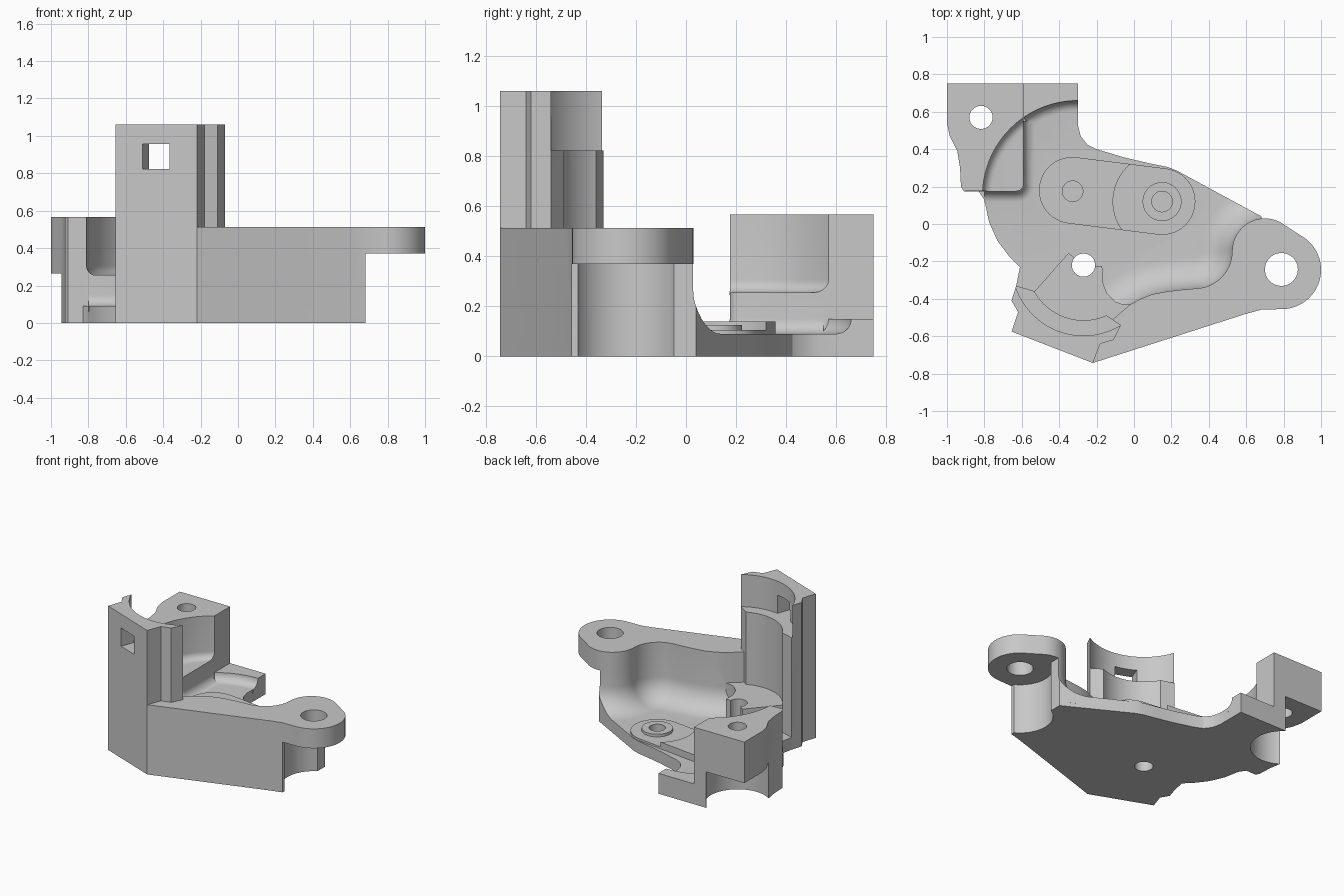
import bpy, bmesh, math
from mathutils import Vector

if "Cube" in bpy.data.objects:
    bpy.data.objects.remove(bpy.data.objects["Cube"])

grey = bpy.data.materials.new("plain grey")
grey.diffuse_color = (0.58, 0.58, 0.58, 1)
grey.use_nodes = True
grey.node_tree.nodes["Principled BSDF"].inputs["Base Color"].default_value = grey.diffuse_color


def arc(cx, cy, r, a0, a1, n=24):
    return [(cx + r * math.cos(math.radians(a0 + (a1 - a0) * i / n)),
             cy + r * math.sin(math.radians(a0 + (a1 - a0) * i / n))) for i in range(n + 1)]


def finish(name, bm):
    bmesh.ops.recalc_face_normals(bm, faces=bm.faces)
    me = bpy.data.meshes.new(name)
    bm.to_mesh(me)
    bm.free()
    me.materials.append(grey)
    ob = bpy.data.objects.new(name, me)
    bpy.context.collection.objects.link(ob)
    return ob


def prism(name, pts, z0, z1):
    bm = bmesh.new()
    face = bm.faces.new([bm.verts.new((x, y, z0)) for x, y in pts])
    top = bmesh.ops.extrude_face_region(bm, geom=[face])["geom"]
    bmesh.ops.translate(bm, vec=(0, 0, z1 - z0), verts=[v for v in top if isinstance(v, bmesh.types.BMVert)])
    return finish(name, bm)


def cyl(name, x, y, r, z0, z1, n=40):
    return prism(name, arc(x, y, r, 0, 360, n)[:-1], z0, z1)


def box(name, x0, x1, y0, y1, z0, z1):
    return prism(name, [(x0, y0), (x1, y0), (x1, y1), (x0, y1)], z0, z1)


def fillet_strip(name, path, R, z, back=0.03, depth=0.03):
    """Concave fillet of radius R standing on height z, on the right-hand side of a path."""
    sec = [(R - R * math.cos(math.radians(a)), z + R - R * math.sin(math.radians(a))) for a in range(0, 91, 10)]
    sec += [(R, z - depth), (-back, z - depth), (-back, z + R)]
    bm = bmesh.new()
    rings = []
    for i, (x, y) in enumerate(path):
        p, q = path[max(i - 1, 0)], path[min(i + 1, len(path) - 1)]
        t = Vector((q[0] - p[0], q[1] - p[1])).normalized()
        rings.append([bm.verts.new((x + t.y * d, y - t.x * d, h)) for d, h in sec])
    n = len(sec)
    for a, b in zip(rings, rings[1:]):
        for j in range(n):
            bm.faces.new((a[j], a[(j + 1) % n], b[(j + 1) % n], b[j]))
    bm.faces.new(rings[0])
    bm.faces.new(rings[-1])
    return finish(name, bm)


def volume(me):
    bm = bmesh.new()
    bm.from_mesh(me)
    v = bm.calc_volume()
    bm.free()
    return v


def combine(a, b, op):
    """Boolean a with b; a union that loses material leaves b as its own part."""
    m = a.modifiers.new("bool", 'BOOLEAN')
    m.operation, m.solver, m.object = op, 'EXACT', b
    dg = bpy.context.evaluated_depsgraph_get()
    me = bpy.data.meshes.new_from_object(a.evaluated_get(dg))
    a.modifiers.clear()
    if op == 'UNION' and volume(me) < volume(a.data) - 1e-4:
        return a
    a.data = me
    bpy.data.objects.remove(b)
    return a


def cut(a, *bs):
    for b in bs:
        combine(a, b, 'DIFFERENCE')
    return a


def add(a, *bs):
    for b in bs:
        combine(a, b, 'UNION')
    return a


# shared outline pieces
left_side = [(-0.83, 0.175), (-0.91, 0.175), (-0.925, 0.2), (-0.93, 0.3), (-0.945, 0.39),
             (-0.985, 0.47), (-1, 0.54), (-1, 0.75)]
back_side = [(-0.3, 0.75), (-0.3, 0.53), (-0.285, 0.47), (-0.25, 0.425), (-0.2, 0.4), (-0.05, 0.355),
             (0.08, 0.325), (0.18, 0.305), (0.23, 0.285)]
tower_back = [(-0.63, -0.33), (-0.655, -0.41), (-0.62, -0.47), (-0.655, -0.575), (-0.22, -0.743)]
outline = (tower_back[::-1] + [(-0.61, -0.23), (-0.67, -0.17), (-0.73, -0.09), (-0.775, 0.01), (-0.8, 0.13)]
           + left_side + back_side + [(0.682, 0.04), (0.682, -0.458), (0.6, -0.48)])
floor = 0.09

# floor plate
body = prism("bracket_body", outline, 0, floor)

# front wall with its curved inner edge
lug_curve = arc(0.70, -0.145, 0.175, 62, 180, 20)
inner = lug_curve + arc(0.325, -0.145, 0.2, 0, -86, 14)[1:] + [
    (0.26, -0.351), (0.18, -0.36), (0.1, -0.375), (0.04, -0.398), (-0.02, -0.43), (-0.12, -0.515)]
wall = prism("wall", inner + [(-0.22, -0.6), (-0.22, -0.743), (0.6, -0.48), (0.682, -0.458)], 0, 0.513)
cut(wall, box("trim", 0.682, 1.2, -1, 1, -0.1, 0.37))

# fillet between wall and floor, trimmed to the plate edge
wall_fillet = fillet_strip("wall_fillet", inner, 0.17, floor, 0.04, 0.06)
cut(wall_fillet, box("trim", 0.682, 1.2, -1, 1, -0.1, 0.6),
    prism("trim", [(0.23, 0.285), (0.69, 0.036), (1, 0.036), (1, 0.8), (0.23, 0.8)], -0.1, 0.6))

# tower with round recess, inner ledge and square window
hx, hy = -0.27, -0.215
tower = prism("tower", tower_back + [(-0.18, -0.64), (-0.11, -0.62), (-0.07, -0.54), (-0.13, -0.5),
                                     (-0.27, -0.4), (-0.53, -0.36)], 0, 1.06)
cut(tower, cyl("recess", hx, hy, 0.3, 0.03, 1.2, 72), cyl("upper_recess", hx, hy, 0.382, 0.823, 1.2, 72),
    # the right flank stands on top of the wall
    prism("flank_trim", [(-0.22, -0.76), (0, -0.76), (0, -0.66), (-0.18, -0.64)], -0.1, 0.05))
d = Vector((0.355, 0.935))
window = [(-0.51 - 0.2 * d.x, -0.63 - 0.2 * d.y), (-0.365 - 0.2 * d.x, -0.685 - 0.2 * d.y),
          (-0.365 + 0.3 * d.x, -0.685 + 0.3 * d.y), (-0.51 + 0.3 * d.x, -0.63 + 0.3 * d.y)]
cut(tower, prism("window", window, 0.823, 0.957))

# raised seat inside the tower recess
seat = prism("seat", [(-0.54, -0.37), (-0.35, -0.155), (-0.27, -0.22), (-0.17, -0.225), (-0.168, -0.31),
                      (-0.145, -0.37), (-0.1, -0.415), (-0.06, -0.43), (-0.02, -0.43), (-0.11, -0.515),
                      (-0.2, -0.56), (-0.35, -0.56), (-0.48, -0.47)], 0.03, 0.29)

# rear mounting block, its inner ledge and the raised rear rim
swing = math.degrees(math.acos(-0.29 / 0.51))
block = prism("block", arc(-0.3, 0.15, 0.51, swing, 177, 20) + left_side[1:] + [(-0.59, 0.75)], 0, 0.567)
corner = arc(-0.63, 0.215, 0.04, -90, 0, 6)
ledge = prism("ledge", [(-0.83, 0.175)] + corner + [(-0.59, 0.62), (-0.83, 0.62)], 0, 0.255)
rim = prism("rim", arc(-0.3, 0.15, 0.51, 90, swing + 2, 14) + [(-0.61, 0.75), (-0.3, 0.75)], 0, 0.15)
ledge_fillet = fillet_strip("ledge_fillet", [(-0.8, 0.175)] + corner + [(-0.59, 0.55)], 0.06, floor)
rim_fillet = fillet_strip("rim_fillet", arc(-0.3, 0.15, 0.51, swing, 90, 14), 0.06, floor)

# slotted pad and hub on the floor
tilt = math.degrees(math.atan2(-0.06, 0.48))
slot = arc(-0.33, 0.18, 0.178, 90 + tilt, 270 + tilt) + arc(0.15, 0.12, 0.178, -90 + tilt, 90 + tilt)
pad = prism("pad", slot, 0.03, 0.14)
cut(pad, cyl("pad_step", 0.15, 0.12, 0.262, 0.105, 0.3, 64))
hub = cyl("hub", 0.15, 0.12, 0.104, 0.03, 0.125)

add(body, wall, tower, seat, block, ledge, rim, pad, hub, wall_fillet, ledge_fillet, rim_fillet)

# clearance below the two lugs
cut(body, cyl("ear_clearance", 0.79, -0.24, 0.22, -0.1, 0.37, 48),
    cyl("block_clearance", -0.82, 0.57, 0.22, -0.1, 0.265, 48),
    box("corner_clearance", -1.2, -0.69, 0.57, 0.9, -0.1, 0.265))

# closed ledge floor with a fillet up to the block, and the ear lug
lid = prism("ledge_floor", arc(-0.3, 0.15, 0.53, swing + 1, 176, 16) + corner + [(-0.59, 0.55)], 0.235, 0.255)
lid_fillet = fillet_strip("block_fillet", arc(-0.3, 0.15, 0.51, 177, swing, 20), 0.05, 0.255, 0.03, 0.01)
cut(lid_fillet, box("trim", -0.59, 0, 0, 1, 0, 1))
ear = prism("ear", arc(0.79, -0.245, 0.21, -90, 62, 24) + lug_curve
            + [(0.56, -0.3), (0.56, -0.488), (0.6, -0.48), (0.682, -0.458)], 0.37, 0.513)
add(body, ear, lid, lid_fillet)

# holes
cut(body, cyl("ear_hole", 0.788, -0.243, 0.088, 0.2, 0.7),
    cyl("block_hole", -0.818, 0.57, 0.062, 0.1, 0.7),
    cyl("seat_hole", hx, -0.22, 0.062, -0.1, 0.5),
    cyl("hub_hole", 0.15, 0.12, 0.055, 0.05, 0.3),
    cyl("pad_hole", -0.328, 0.175, 0.055, 0.05, 0.3))

# smooth curves, sharp edges
bpy.ops.object.select_all(action='DESELECT')
for ob in bpy.context.scene.objects:
    ob.select_set(True)
bpy.context.view_layer.objects.active = body
bpy.ops.object.shade_smooth_by_angle(angle=math.radians(25))
